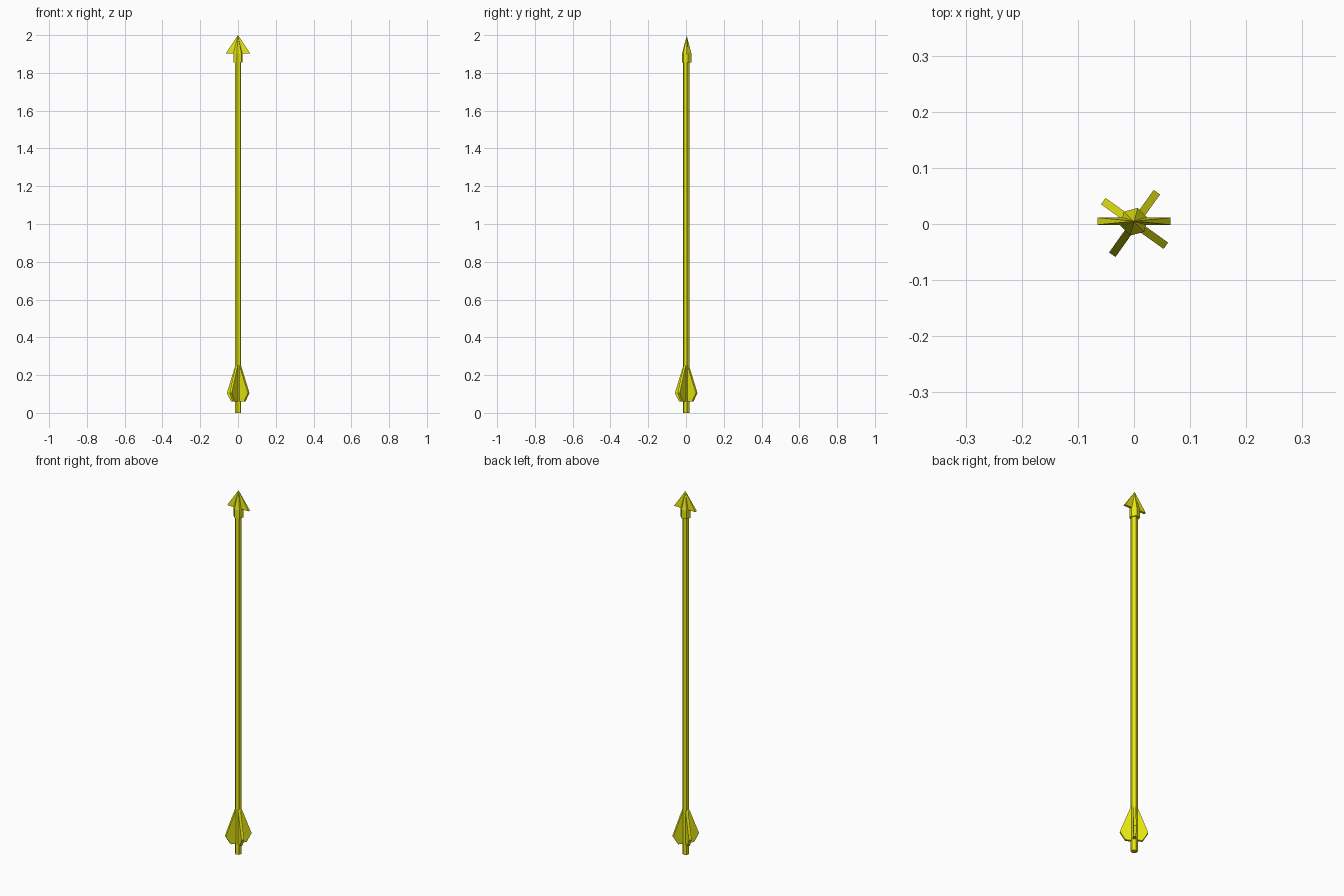
import bpy, bmesh, math
from mathutils import Matrix, Vector

if "Cube" in bpy.data.objects:
    bpy.data.objects.remove(bpy.data.objects["Cube"])

yellow = bpy.data.materials.new("yellow")
yellow.diffuse_color = (0.8, 0.8, 0.006, 1)
yellow.use_nodes = True
yellow.node_tree.nodes["Principled BSDF"].inputs["Base Color"].default_value = yellow.diffuse_color


def finish(name, bm):
    bmesh.ops.recalc_face_normals(bm, faces=bm.faces)
    mesh = bpy.data.meshes.new(name)
    bm.to_mesh(mesh)
    bm.free()
    mesh.materials.append(yellow)
    obj = bpy.data.objects.new(name, mesh)
    bpy.context.collection.objects.link(obj)
    return obj


def hexagon(name, r1, r2, z1, z2, y):
    """Six-sided prism, or pyramid when r2 is 0."""
    bm = bmesh.new()
    bmesh.ops.create_cone(bm, cap_ends=True, segments=6, radius1=r1, radius2=r2, depth=z2 - z1)
    # put a corner at 15 degrees
    a = bm.verts[:][0].co
    turn = math.radians(15) - math.atan2(a.y, a.x)
    bm.transform(Matrix.Translation((0, y, (z1 + z2) / 2)) @ Matrix.Rotation(turn, 4, 'Z'))
    return finish(name, bm)


# Shaft
hexagon("shaft", 0.0175, 0.0175, 0, 1.88, 0.002)

# Arrowhead: socket, pointed core and flat barbs meeting at the tip
hexagon("head_socket", 0.0255, 0.0255, 1.855, 1.903, 0.004)
hexagon("head_core", 0.0255, 0, 1.903, 1.998, 0.004)
bm = bmesh.new()
base = [bm.verts.new((x, 0.005 + y, 1.903))
        for x, y in ((-0.065, -0.0065), (0.065, -0.0065), (0.065, 0.0065), (-0.065, 0.0065))]
tip = bm.verts.new((0, 0.005, 2.0))
bm.faces.new(base)
for i in range(4):
    bm.faces.new((base[i], base[(i + 1) % 4], tip))
finish("head_barbs", bm)

# Four fletching fins around the tail
profile = [(0, 0.06), (0.042, 0.06), (0.0685, 0.105), (0.014, 0.25), (0, 0.25)]
for k in range(4):
    bm = bmesh.new()
    face = bm.faces.new([bm.verts.new((x, -0.007, z)) for x, z in profile])
    ext = bmesh.ops.extrude_face_region(bm, geom=[face])
    bmesh.ops.translate(bm, vec=Vector((0, 0.014, 0)),
                        verts=[g for g in ext["geom"] if isinstance(g, bmesh.types.BMVert)])
    bm.transform(Matrix.Translation((0.001, 0.001, 0))
                 @ Matrix.Rotation(math.radians(54.5 + 90 * k), 4, 'Z'))
    finish(f"fin_{k + 1}", bm)
